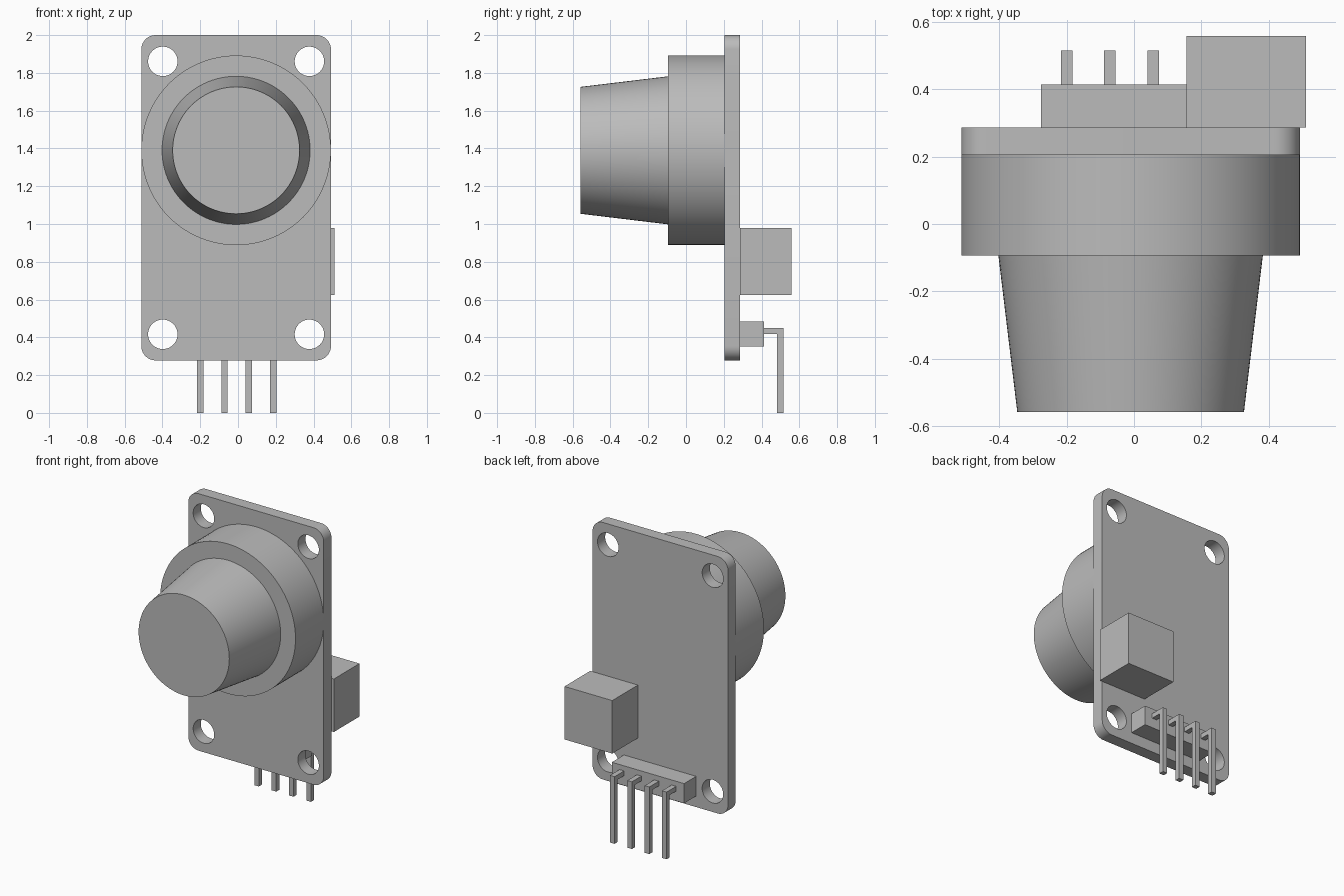
import bpy
import bmesh
import math
from mathutils import Matrix

if "Cube" in bpy.data.objects:
    bpy.data.objects.remove(bpy.data.objects["Cube"])

CX = -0.01                      # centre line of the board
BOARD_FRONT, BOARD_BACK = 0.205, 0.286
BOARD_BOTTOM, BOARD_TOP = 0.278, 2.0
BOARD_HALF = 0.502

grey = bpy.data.materials.new("plain grey")
grey.use_nodes = True
COLOUR = (0.5, 0.5, 0.5, 1)
grey.diffuse_color = COLOUR
grey.node_tree.nodes["Principled BSDF"].inputs["Base Color"].default_value = COLOUR


def add_object(name, mesh, smooth=False):
    obj = bpy.data.objects.new(name, mesh)
    bpy.context.collection.objects.link(obj)
    mesh.materials.clear()
    mesh.materials.append(grey)
    if smooth:
        bpy.ops.object.select_all(action="DESELECT")
        obj.select_set(True)
        bpy.context.view_layer.objects.active = obj
        bpy.ops.object.shade_smooth_by_angle(angle=math.radians(30))
    return obj


def from_bmesh(name, bm, smooth=False):
    bmesh.ops.recalc_face_normals(bm, faces=bm.faces)
    mesh = bpy.data.meshes.new(name)
    bm.to_mesh(mesh)
    bm.free()
    return add_object(name, mesh, smooth)


def box(name, x, y, z):
    bm = bmesh.new()
    size = [b - a for a, b in (x, y, z)]
    mid = [(a + b) / 2 for a, b in (x, y, z)]
    bmesh.ops.create_cube(bm, size=1, matrix=Matrix.Translation(mid) @ Matrix.Diagonal((*size, 1)))
    return from_bmesh(name, bm)


def arc(cx, cz, r, start, end, steps):
    angles = [start + (end - start) * i / steps for i in range(steps + 1)]
    return [(cx + r * math.cos(a), cz + r * math.sin(a)) for a in angles]


# Circuit board: rounded outline with four mounting holes, extruded
def circuit_board():
    r = 0.076
    outline = []
    corners = [(1, 1), (-1, 1), (-1, -1), (1, -1)]
    for i, (sx, sz) in enumerate(corners):
        px = CX + sx * (BOARD_HALF - r)
        pz = BOARD_TOP - r if sz > 0 else BOARD_BOTTOM + r
        outline += arc(px, pz, r, i * math.pi / 2, (i + 1) * math.pi / 2, 10)
    loops = [outline]
    for x in (CX - 0.388, CX + 0.388):
        for z in (0.416, 1.861):
            loops.append(arc(x, z, 0.078, 0, 2 * math.pi, 48)[:-1])

    curve = bpy.data.curves.new("board_outline", "CURVE")
    curve.dimensions = "2D"
    curve.fill_mode = "BOTH"
    curve.extrude = (BOARD_BACK - BOARD_FRONT) / 2
    for points in loops:
        spline = curve.splines.new("POLY")
        spline.points.add(len(points) - 1)
        for p, (x, z) in zip(spline.points, points):
            p.co = (x, z, 0, 1)
        spline.use_cyclic_u = True
    helper = bpy.data.objects.new("board_outline", curve)
    bpy.context.collection.objects.link(helper)
    deps = bpy.context.evaluated_depsgraph_get()
    mesh = bpy.data.meshes.new_from_object(helper.evaluated_get(deps))
    bpy.data.objects.remove(helper)
    bm = bmesh.new()
    bm.from_mesh(mesh)
    bmesh.ops.remove_doubles(bm, verts=bm.verts, dist=1e-5)
    # Stand the flat plate upright
    place = Matrix.Translation((0, (BOARD_FRONT + BOARD_BACK) / 2, 0)) @ Matrix.Rotation(math.pi / 2, 4, "X")
    bm.transform(place)
    from_bmesh("circuit_board", bm, smooth=True)


# Sensor can: stepped profile spun about the y axis
def sensor_can():
    centre_z, sides = 1.39, 96
    profile = [(0, BOARD_FRONT), (0.502, BOARD_FRONT), (0.502, -0.094),
               (0.392, -0.094), (0.336, -0.558), (0, -0.558)]
    bm = bmesh.new()
    verts = [bm.verts.new((CX + r, y, centre_z)) for r, y in profile]
    edges = [bm.edges.new(pair) for pair in zip(verts, verts[1:])]
    bmesh.ops.spin(bm, geom=verts + edges, cent=(CX, 0, centre_z), axis=(0, 1, 0),
                   angle=2 * math.pi, steps=sides)
    bmesh.ops.remove_doubles(bm, verts=bm.verts, dist=1e-5)
    from_bmesh("sensor_can", bm, smooth=True)


# Bent header pin: L-shaped side profile extruded across x
def header_pin(name, x):
    y0, y1, y2 = 0.414, 0.482, 0.515
    side = [(y0, 0.45), (y2, 0.45), (y2, 0), (y1, 0), (y1, 0.418), (y0, 0.418)]
    bm = bmesh.new()
    face = bm.faces.new([bm.verts.new((x - 0.017, y, z)) for y, z in side])
    out = bmesh.ops.extrude_face_region(bm, geom=[face])
    moved = [v for v in out["geom"] if isinstance(v, bmesh.types.BMVert)]
    bmesh.ops.translate(bm, verts=moved, vec=(0.034, 0, 0))
    from_bmesh(name, bm)


circuit_board()
sensor_can()
box("trimmer_block", (0.156, 0.51), (BOARD_BACK, 0.558), (0.625, 0.98))
box("pin_header", (-0.276, 0.26), (BOARD_BACK, 0.414), (0.352, 0.484))
for i in range(4):
    header_pin(f"header_pin_{i + 1}", -0.2 + i * 0.1287)
